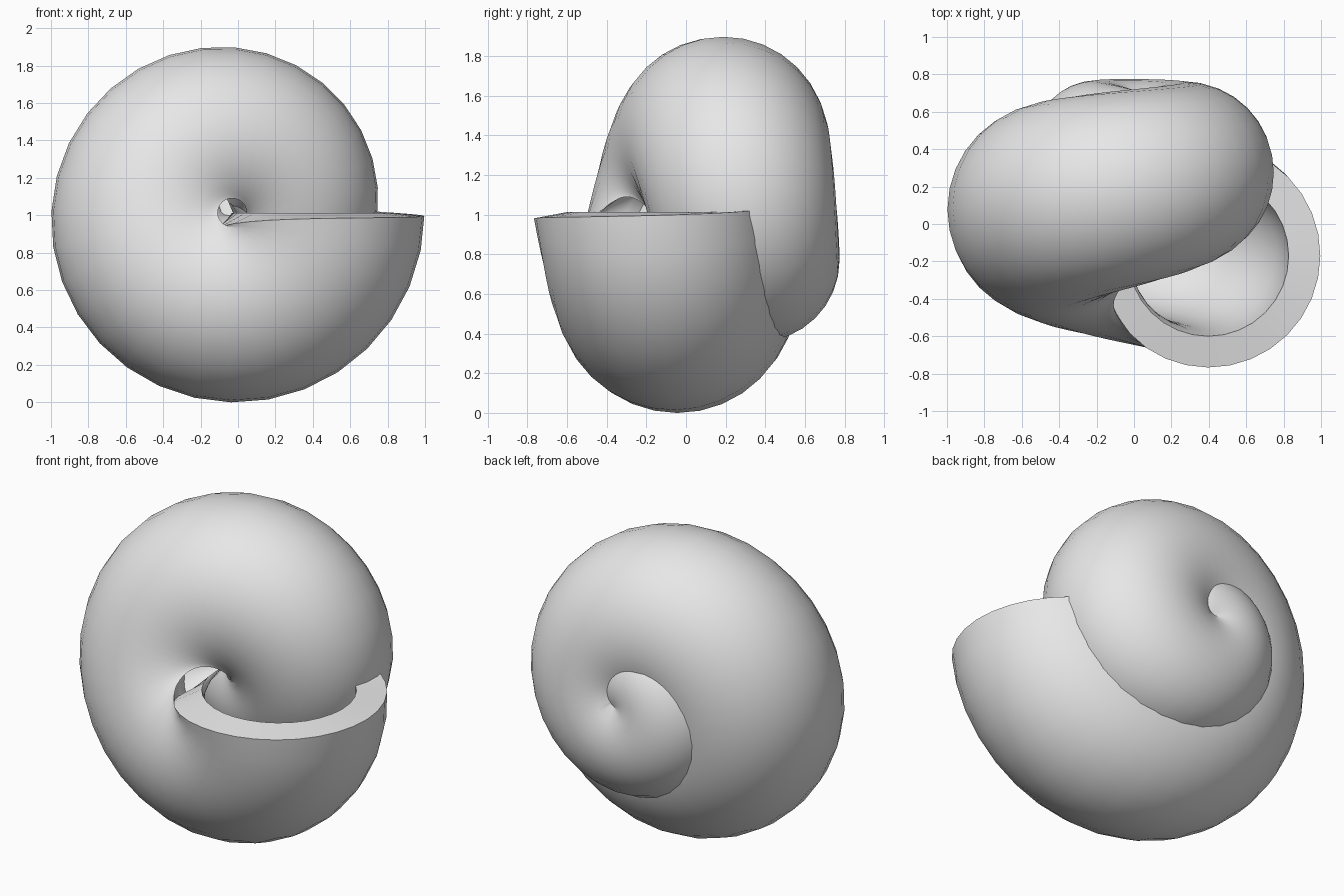
import bpy, bmesh
from math import sin, cos, pi

cube = bpy.data.objects.get("Cube")
if cube:
    bpy.data.objects.remove(cube, do_unlink=True)

# Grey shell colour
grey = bpy.data.materials.new("shell_grey")
grey.use_nodes = True
colour = (0.8, 0.8, 0.8, 1)
grey.diffuse_color = colour
grey.node_tree.nodes["Principled BSDF"].inputs["Base Color"].default_value = colour

A = 0.43                      # tube radius at the mouth
WALL = 0.17                   # wall thickness
CX, CY, CZ = -0.033, -0.17, 1.013
SIDES, STEPS, TURNS = 32, 64, 2


def shell_point(u, v):
    """Two-turn spiral whose tube always touches the coiling axis."""
    s = sin(v / 8)
    r = A * s * (1 + cos(u))
    return (CX + r * cos(v),
            CY + A * (s * sin(u) + 1.5 * cos(v / 8)),
            CZ + r * sin(v))


# Coiled tube, open at the mouth
bm = bmesh.new()
rings = [[bm.verts.new(shell_point(2 * pi * i / SIDES, 2 * pi * TURNS * j / STEPS))
          for i in range(SIDES)] for j in range(STEPS + 1)]
for a, b in zip(rings, rings[1:]):
    for i in range(SIDES):
        k = (i + 1) % SIDES
        bm.faces.new((a[i], a[k], b[k], b[i]))
mesh = bpy.data.meshes.new("snail_shell")
bm.to_mesh(mesh)
bm.free()
mesh.materials.append(grey)
shell = bpy.data.objects.new("snail_shell", mesh)
bpy.context.collection.objects.link(shell)

# Thick wall grown outwards
wall = shell.modifiers.new("wall", 'SOLIDIFY')
wall.thickness = WALL
wall.offset = 1

# Smooth body with a crisp mouth rim
bpy.ops.object.select_all(action='DESELECT')
shell.select_set(True)
bpy.context.view_layer.objects.active = shell
bpy.ops.object.modifier_apply(modifier="wall")
bpy.ops.object.shade_smooth_by_angle(angle=0.7)
